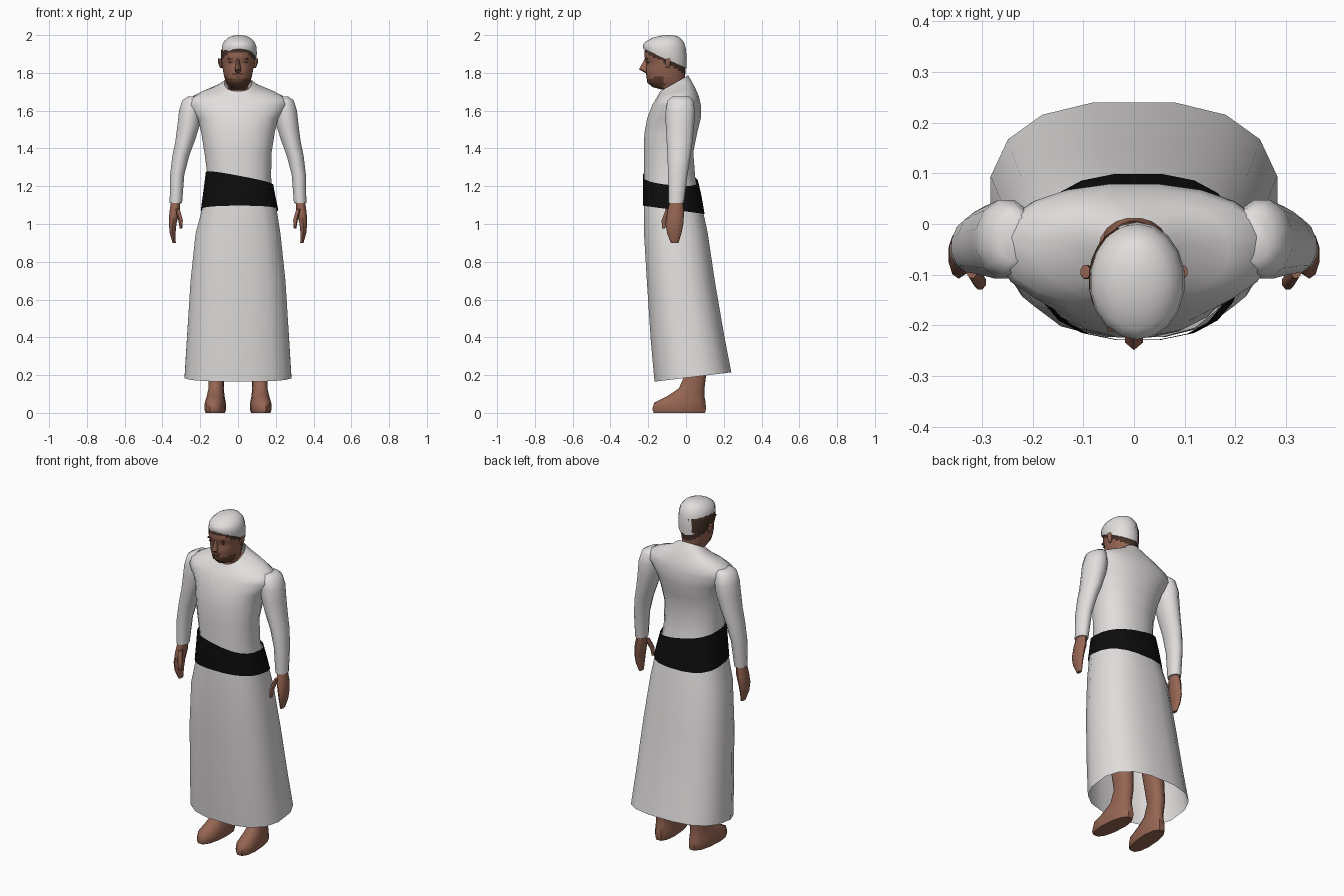
import bpy, bmesh, math
from mathutils import Vector

cube = bpy.data.objects.get("Cube")
if cube:
    bpy.data.objects.remove(cube)


def material(name, red, green, blue):
    mat = bpy.data.materials.new(name)
    mat.use_nodes = True
    colour = (red, green, blue, 1)
    mat.diffuse_color = colour
    mat.node_tree.nodes["Principled BSDF"].inputs["Base Color"].default_value = colour
    return mat


WHITE = material("white cloth", .76, .73, .73)
BLACK = material("black sash", .004, .004, .004)
SKIN = material("skin", .3, .13, .085)
HAIR = material("dark hair", .06, .03, .02)
BEARD = material("beard brown", .12, .05, .03)


def finish(name, bm, materials, rule=None):
    bmesh.ops.recalc_face_normals(bm, faces=bm.faces[:])
    if rule:
        for face in bm.faces:
            face.material_index = rule(face.calc_center_median())
    mesh = bpy.data.meshes.new(name)
    bm.to_mesh(mesh)
    bm.free()
    for mat in materials:
        mesh.materials.append(mat)
    part = bpy.data.objects.new(name, mesh)
    bpy.context.collection.objects.link(part)
    bpy.ops.object.select_all(action='DESELECT')
    part.select_set(True)
    bpy.context.view_layer.objects.active = part
    bpy.ops.object.shade_smooth_by_angle(angle=math.radians(50))


def ring(z, half, front, back, x=0, tilt=0, slant=0):
    """Cross-section; tilt raises the back edge, slant raises the left edge."""
    return Vector((z, half, front, back, x, tilt, slant))


def ring_points(section, count, power, shear):
    z, half, front, back, middle, tilt, slant = section
    for i in range(count):
        angle = math.tau * (i + .5) / count
        across, along = math.cos(angle), math.sin(angle)
        across = math.copysign(abs(across) ** power, across)
        along = math.copysign(abs(along) ** power, along)
        y = (front + back + along * (back - front)) / 2
        yield middle + across * half + shear * y, y, z + tilt * along + slant * across


def loft(name, rings, materials, count=16, power=1, closed=True, side=1,
         steps=1, shear=0, rule=None):
    """Skin a tube over the rings, mirrored to the right when side is -1."""
    sections = [a.lerp(b, k / steps) for a, b in zip(rings, rings[1:])
                for k in range(steps)] + [rings[-1]]
    bm = bmesh.new()
    loops = [[bm.verts.new((x * side, y, z))
              for x, y, z in ring_points(section, count, power, shear)]
             for section in sections]
    for low, high in zip(loops, loops[1:]):
        for i in range(count):
            bm.faces.new((low[i - 1], low[i], high[i], high[i - 1]))
    if closed:
        bm.faces.new(loops[0])
        bm.faces.new(loops[-1])
    finish(name, bm, materials, rule)


# Robe: flared skirt with an open hem that rises at the back
loft("skirt", [
    ring(z=.19, half=.287, front=-.17, back=.243, tilt=.025),
    ring(z=.4, half=.274, front=-.19, back=.205, tilt=.01),
    ring(z=.7, half=.255, front=-.21, back=.155),
    ring(z=.95, half=.228, front=-.225, back=.118),
    ring(z=1.08, half=.2, front=-.225, back=.09, x=.007),
    ring(z=1.18, half=.18, front=-.224, back=.07, x=.007),
], [WHITE], power=.78, closed=False)

# Robe: body, chest and sloping shoulders up to the dipped neckline
loft("torso", [
    ring(z=1.15, half=.18, front=-.222, back=.07, x=.007),
    ring(z=1.25, half=.17, front=-.224, back=.05, x=.007),
    ring(z=1.38, half=.18, front=-.225, back=.04),
    ring(z=1.48, half=.196, front=-.222, back=.06),
    ring(z=1.56, half=.215, front=-.207, back=.08),
    ring(z=1.63, half=.27, front=-.18, back=.08),
    ring(z=1.665, half=.26, front=-.165, back=.07, tilt=.01),
    ring(z=1.7, half=.19, front=-.15, back=.05, tilt=.02),
    ring(z=1.725, half=.11, front=-.142, back=.03, tilt=.033),
    ring(z=1.745, half=.072, front=-.138, back=.012, tilt=.042),
], [WHITE], count=20, power=.9, closed=False)

# Sash wrapped at a slight slant
loft("sash", [
    ring(z=1.075, half=.206, front=-.229, back=.1, x=.008, tilt=-.022),
    ring(z=1.16, half=.192, front=-.23, back=.084, x=.008, tilt=-.018, slant=-.018),
    ring(z=1.24, half=.18, front=-.229, back=.064, x=.008, tilt=-.015, slant=-.034),
], [BLACK], count=20, power=.78, closed=False)

# Limbs and ears, mirrored left and right
for label, side in (("left", 1), ("right", -1)):
    loft(label + "_sleeve", [
        ring(z=1.675, half=.03, front=-.075, back=.02, x=.235),
        ring(z=1.655, half=.052, front=-.1, back=.04, x=.245),
        ring(z=1.6, half=.062, front=-.11, back=.05, x=.252),
        ring(z=1.53, half=.062, front=-.11, back=.046, x=.26),
        ring(z=1.44, half=.053, front=-.105, back=.038, x=.28),
        ring(z=1.36, half=.046, front=-.1, back=.026, x=.303),
        ring(z=1.26, half=.039, front=-.097, back=.01, x=.322),
        ring(z=1.11, half=.034, front=-.093, back=-.01, x=.329),
    ], [WHITE], count=12, side=side)
    loft(label + "_hand", [
        ring(z=1.13, half=.026, front=-.084, back=-.018, x=.328),
        ring(z=1.06, half=.028, front=-.1, back=-.01, x=.337),
        ring(z=1, half=.021, front=-.108, back=-.014, x=.346),
        ring(z=.95, half=.016, front=-.1, back=-.024, x=.346),
        ring(z=.9, half=.009, front=-.08, back=-.04, x=.338),
    ], [SKIN], count=10, side=side)
    loft(label + "_thumb", [
        ring(z=1.08, half=.012, front=-.108, back=-.07, x=.32),
        ring(z=1.02, half=.013, front=-.13, back=-.1, x=.304),
        ring(z=.975, half=.007, front=-.128, back=-.11, x=.302),
    ], [SKIN], count=8, side=side)
    loft(label + "_foot", [
        ring(z=0, half=.05, front=-.175, back=.105, x=.118),
        ring(z=.02, half=.056, front=-.183, back=.11, x=.118),
        ring(z=.055, half=.054, front=-.172, back=.108, x=.118),
        ring(z=.09, half=.046, front=-.1, back=.1, x=.118),
        ring(z=.13, half=.04, front=-.04, back=.1, x=.118),
        ring(z=.2, half=.042, front=-.008, back=.108, x=.118),
        ring(z=.6, half=.06, front=-.08, back=.08, x=.11),
    ], [SKIN], count=12, power=.85, side=side, shear=-.07)
    loft(label + "_ear", [
        ring(z=1.825, half=.006, front=-.105, back=-.09, x=.088),
        ring(z=1.85, half=.012, front=-.11, back=-.08, x=.094),
        ring(z=1.875, half=.01, front=-.108, back=-.08, x=.096),
    ], [SKIN], count=8, side=side)


# Head: hairline slopes to the nape, beard covers the jaw and upper lip
def head_colour(point):
    if point.z > 1.79 - .56 * point.y:
        return 1
    jaw_top = 1.77 + max(0, abs(point.x) - .05) / 2
    jaw = point.y < -.12 and 1.715 < point.z < jaw_top
    lip = point.y < -.2 and 1.786 < point.z < 1.797 and abs(point.x) < .04
    return 2 if jaw or lip else 0


loft("head", [
    ring(z=1.64, half=.062, front=-.12, back=.03),
    ring(z=1.72, half=.056, front=-.122, back=.006, tilt=.01),
    ring(z=1.725, half=.05, front=-.18, back=.002),
    ring(z=1.75, half=.064, front=-.206, back=-.004),
    ring(z=1.78, half=.074, front=-.21, back=-.004),
    ring(z=1.81, half=.08, front=-.214, back=-.002),
    ring(z=1.85, half=.086, front=-.21, back=0),
    ring(z=1.88, half=.09, front=-.22, back=0),
    ring(z=1.92, half=.09, front=-.22, back=-.002),
    ring(z=1.955, half=.075, front=-.195, back=-.03),
], [SKIN, HAIR, BEARD], count=24, steps=3, rule=head_colour)

loft("nose", [
    ring(z=1.8, half=.012, front=-.215, back=-.19),
    ring(z=1.818, half=.02, front=-.249, back=-.19),
    ring(z=1.875, half=.007, front=-.219, back=-.19),
], [SKIN], count=6)


# Thin face plates for brows, eyes and mouth
def plate(name, x, y, z, width, height, mat):
    bm = bmesh.new()
    bmesh.ops.create_cube(bm, size=1)
    for vert in bm.verts:
        vert.co = vert.co * Vector((width, .009, height)) + Vector((x, y, z))
    finish(name, bm, [mat])


for label, side in (("left", 1), ("right", -1)):
    plate(label + "_brow", side * .035, -.208, 1.876, .036, .008, BEARD)
    plate(label + "_eye", side * .035, -.201, 1.856, .024, .007, HAIR)
plate("mouth", 0, -.208, 1.778, .034, .006, HAIR)

# Close cap, lower at the nape
loft("cap", [
    ring(z=1.875, half=.091, front=-.226, back=.003, x=.006, tilt=-.052),
    ring(z=1.905, half=.095, front=-.228, back=.004, x=.006, tilt=-.035),
    ring(z=1.94, half=.092, front=-.224, back=0, x=.006, tilt=-.016),
    ring(z=1.965, half=.082, front=-.208, back=-.01, x=.006, tilt=-.004),
    ring(z=1.985, half=.062, front=-.18, back=-.03, x=.006),
    ring(z=1.996, half=.036, front=-.14, back=-.05, x=.006),
    ring(z=2, half=.008, front=-.105, back=-.085, x=.006),
], [WHITE], count=18)
